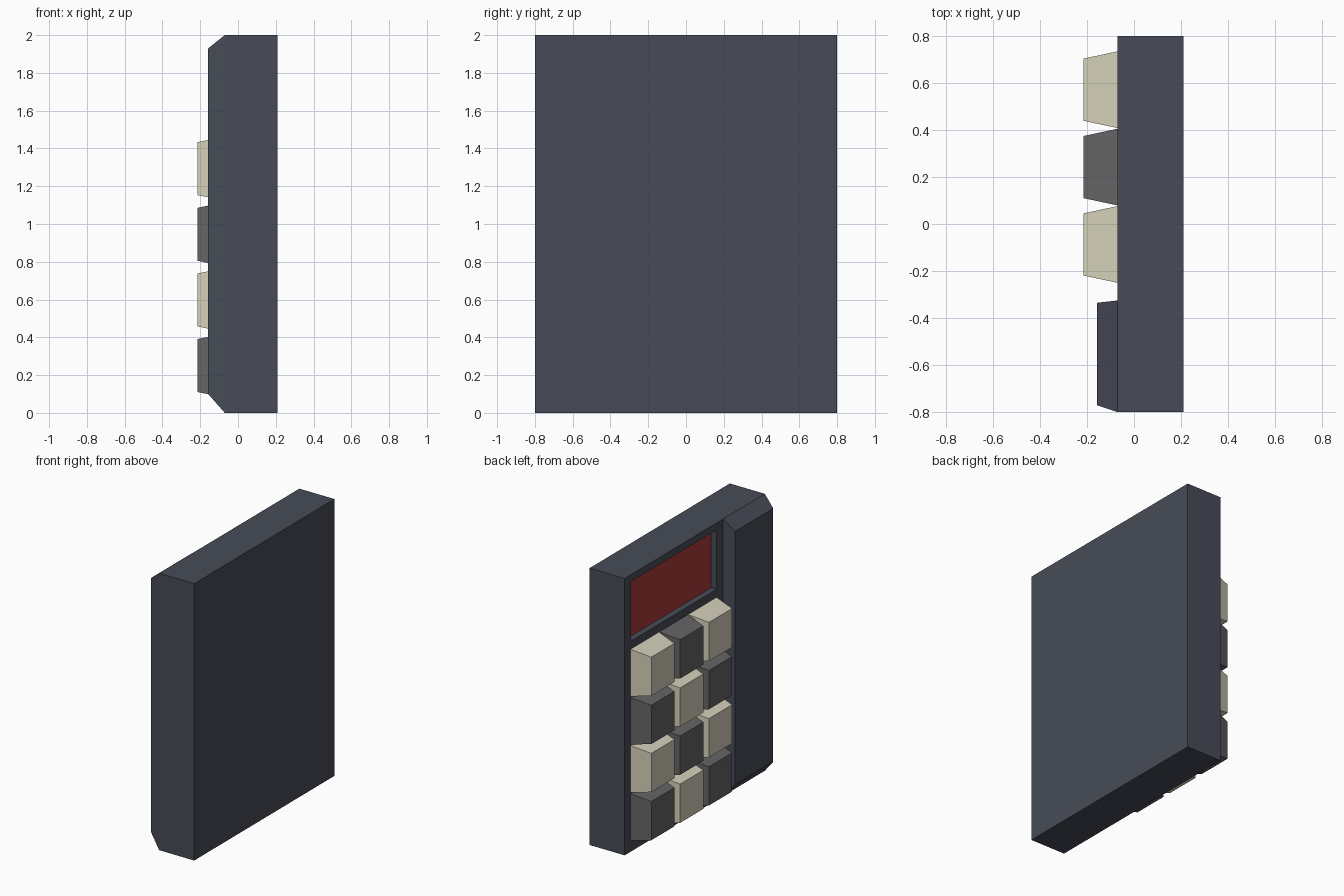
import bpy, bmesh

if "Cube" in bpy.data.objects:
    bpy.data.objects.remove(bpy.data.objects["Cube"])


def material(name, srgb):
    m = bpy.data.materials.new(name)
    lin = [((c / 255 + 0.055) / 1.055) ** 2.4 for c in srgb]
    m.diffuse_color = (*lin, 1)
    m.use_nodes = True
    m.node_tree.nodes["Principled BSDF"].inputs["Base Color"].default_value = m.diffuse_color
    return m


CASE = material("slate_case", (71, 75, 87))
RED = material("red_screen", (170, 57, 57))
BEIGE = material("beige_key", (211, 206, 184))
GREY = material("grey_key", (99, 99, 99))

FRONT = -0.07  # x of the keypad face, which looks toward -x


def finish(bm, name, *mats):
    bmesh.ops.recalc_face_normals(bm, faces=bm.faces)
    mesh = bpy.data.meshes.new(name)
    bm.to_mesh(mesh)
    bm.free()
    for m in mats:
        mesh.materials.append(m)
    obj = bpy.data.objects.new(name, mesh)
    bpy.context.collection.objects.link(obj)
    return obj


def tapered_block(x0, y0, z0, x1, y1, z1):
    """Block from rectangle (y0, z0) at x0 to rectangle (y1, z1) at x1."""
    bm = bmesh.new()
    bmesh.ops.create_cube(bm, size=1)
    for v in bm.verts:
        far = v.co.x > 0
        x, ys, zs = (x1, y1, z1) if far else (x0, y0, z0)
        v.co = (x, ys[v.co.y > 0], zs[v.co.z > 0])
    return bm


def facing_front(bm):
    bm.normal_update()
    return min(bm.faces, key=lambda f: f.calc_center_median().x)


# Case with a recessed red screen
bm = tapered_block(0.21, (-0.8, 0.8), (0, 2), FRONT, (-0.8, 0.8), (0, 2))
bmesh.ops.recalc_face_normals(bm, faces=bm.faces)
front = facing_front(bm)
bmesh.ops.inset_region(bm, faces=[front], thickness=0.1)
for v in front.verts:
    v.co = (FRONT, 0.73 if v.co.y > 0 else -0.25, 1.95 if v.co.z > 1 else 1.52)
floor = bmesh.ops.extrude_discrete_faces(bm, faces=[front])["faces"][0]
for v in floor.verts:
    v.co.x += 0.045
floor.material_index = 1
finish(bm, "case", CASE, RED)

# Raised grip along one side, chamfered at its ends
bm = tapered_block(FRONT, (-0.8, -0.325), (0, 2), -0.158, (-0.77, -0.335), (0.1, 1.93))
finish(bm, "side_grip", CASE)

# Keypad: tapered keys in a checkerboard of two colours
for row in range(4):
    for col in range(3):
        y = 0.571 - 0.329 * col
        z = 1.293 - 0.3475 * row
        bm = tapered_block(FRONT, (y - 0.163, y + 0.163), (z - 0.17, z + 0.17),
                           -0.215, (y - 0.132, y + 0.132), (z - 0.14, z + 0.14))
        finish(bm, f"key_{row + 1}_{col + 1}", GREY if (row + col) % 2 else BEIGE)
